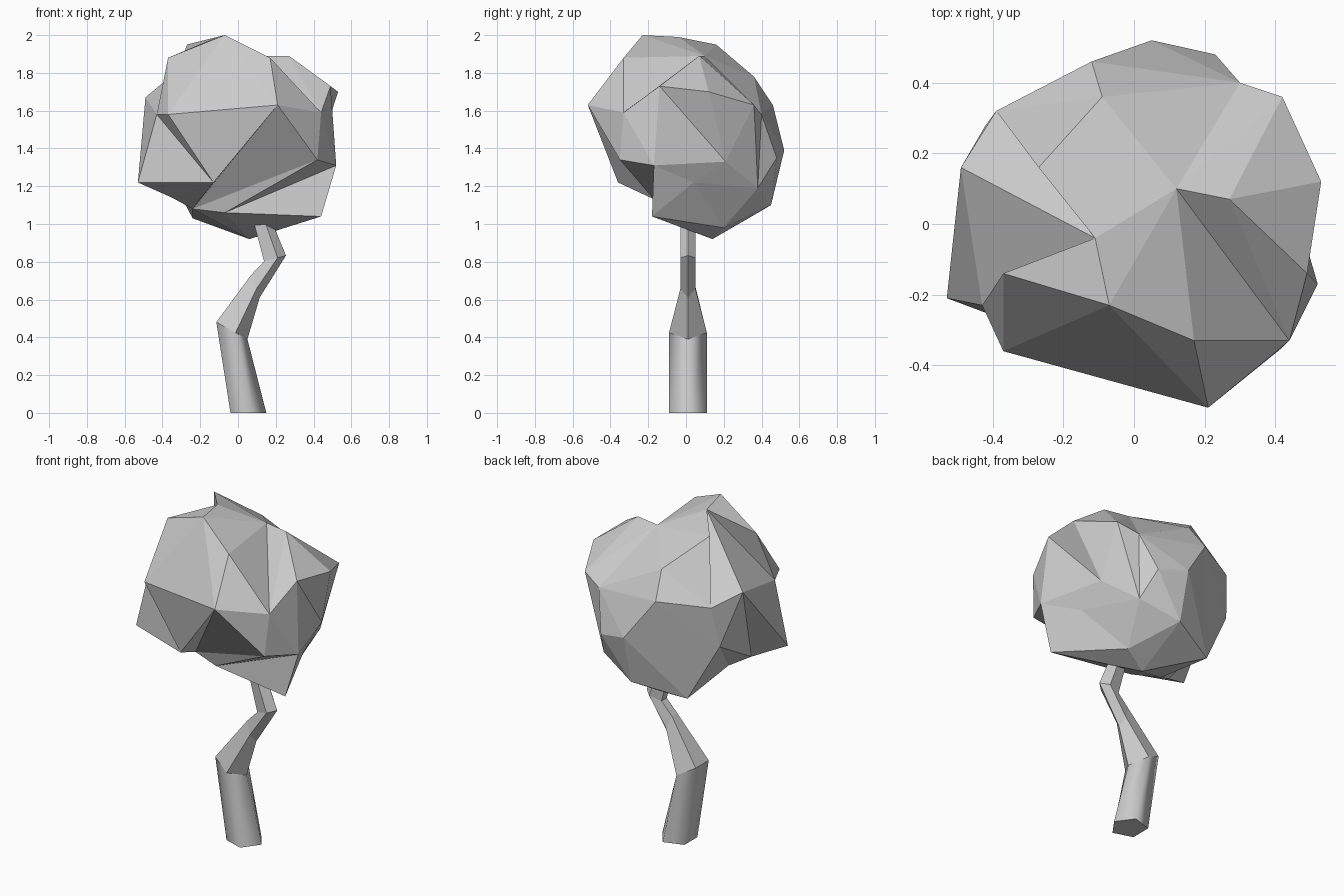
import bpy
import bmesh
import random
from math import cos, sin, tau
from mathutils import Vector

random.seed(1)
cube = bpy.data.objects.get("Cube")
if cube:
    bpy.data.objects.remove(cube, do_unlink=True)

grey = bpy.data.materials.new("plain_grey")
grey.use_nodes = True
grey.diffuse_color = (0.6, 0.6, 0.6, 1)
grey.node_tree.nodes["Principled BSDF"].inputs["Base Color"].default_value = grey.diffuse_color


def finish(bm, name):
    """Turn a bmesh into a named, coloured object."""
    bmesh.ops.recalc_face_normals(bm, faces=bm.faces)
    mesh = bpy.data.meshes.new(name)
    bm.to_mesh(mesh)
    bm.free()
    mesh.materials.append(grey)
    obj = bpy.data.objects.new(name, mesh)
    bpy.context.collection.objects.link(obj)
    return obj


def crosses(a, b, c, d):
    """Whether two arcs on the unit sphere cross."""
    n = a.co.cross(b.co)
    m = c.co.cross(d.co)
    return (n.dot(c.co) * n.dot(d.co) < 0 and m.dot(a.co) * m.dot(b.co) < 0
            and (a.co + b.co).dot(c.co + d.co) > 0)


def add_crease(bm, a, b):
    """Turn crossing edges until the two corners share an edge."""
    for attempt in range(80):
        if bm.edges.get((a, b)):
            return
        options = []
        for edge in bm.edges:
            c, d = edge.verts
            if len({a, b, c, d}) < 4 or not crosses(a, b, c, d):
                continue
            p, q = [v for f in edge.link_faces for v in f.verts if v not in (c, d)]
            if crosses(p, q, c, d):
                options.append(edge)
        if not options:
            return
        bmesh.utils.edge_rotate(random.choice(options), True)


def build_crown(points, creases, fold, centre):
    """Facet the corners as seen from the centre, so dents survive."""
    bm = bmesh.new()
    corners = [Vector(p) for p in points]
    verts = [bm.verts.new((c - centre).normalized()) for c in corners]
    bmesh.ops.convex_hull(bm, input=verts)
    for a, b in creases:
        add_crease(bm, verts[a], verts[b])
    # Turn one edge under the overhanging corner
    edge = bm.edges.get([verts[i] for i in fold])
    if edge:
        bmesh.utils.edge_rotate(edge, True)
    for vert, corner in zip(verts, corners):
        vert.co = corner
    return finish(bm, "crown")


def build_trunk(rings, sides):
    """Loft tilted rings; each is centre x, z, half width x, rise, half depth."""
    bm = bmesh.new()
    loops = []
    for x, z, wide, rise, deep in rings:
        loop = []
        for i in range(sides):
            a = tau * i / sides
            loop.append(bm.verts.new((x + wide * cos(a), 0.01 + deep * sin(a), z + rise * cos(a))))
        loops.append(loop)
    for level, (low, high) in enumerate(zip(loops, loops[1:])):
        for i in range(sides):
            j = (i + 1) % sides
            face = bm.faces.new((low[i], low[j], high[j], high[i]))
            face.smooth = level == 0
    bm.faces.new(loops[0])
    bm.faces.new(loops[-1])
    # Keep the foot and the bends crisp
    for loop in loops:
        for i in range(sides):
            edge = bm.edges.get((loop[i], loop[(i + 1) % sides]))
            edge.smooth = False
    return finish(bm, "trunk")


# Crown corners, from the top down
top = [(-.07, -.23, 2), (-.11, -.04, 1.99), (-.27, .16, 1.95),
       (-.37, -.14, 1.88), (.17, -.33, 1.88), (.12, .1, 1.89), (.27, .07, 1.89)]
upper = [(-.09, .36, 1.78), (.49, -.14, 1.73), (.53, .12, 1.7),
         (-.49, .16, 1.67), (.21, -.52, 1.63), (-.12, .46, 1.63), (.42, .36, 1.63),
         (-.39, .32, 1.61), (.44, -.33, 1.59), (-.37, -.36, 1.58), (-.43, -.23, 1.58)]
middle = [(.23, .48, 1.35), (.3, .4, 1.58), (.05, .52, 1.39), (-.42, .28, 1.37),
          (.42, -.35, 1.34), (.41, .21, 1.33), (.52, -.17, 1.31), (-.35, -.12, 1.14)]
lower = [(-.53, -.21, 1.22), (-.13, -.36, 1.22), (.41, .04, 1.22), (.28, .38, 1.19),
         (.05, .45, 1.1), (-.24, -.06, 1.08), (-.07, -.11, 1.06),
         (.44, -.18, 1.04), (-.24, .33, 1.03), (.06, .14, .92), (.21, .2, .98)]
# Pairs of corners joined by a ridge or a valley
creases = [(11, 31), (22, 31), (22, 32), (24, 32), (26, 31), (16, 27), (17, 27),
           (10, 17), (10, 26), (1, 10), (1, 14), (5, 15), (6, 15), (8, 23),
           (12, 21), (12, 34), (10, 25), (21, 25), (13, 29), (19, 29),
           (3, 17), (3, 10)]
build_crown(top + upper + middle + lower, creases, (3, 10), Vector((0, 0, 1.45)))

# Crooked trunk, wide at the foot and thin above
build_trunk([(.045, 0, .105, 0, .105), (-.041, .44, .091, -.05, .105),
             (.09, .677, .025, -.066, .042), (.19, .816, .064, .017, .042),
             (.11, 1.06, .05, 0, .042)], 5)
